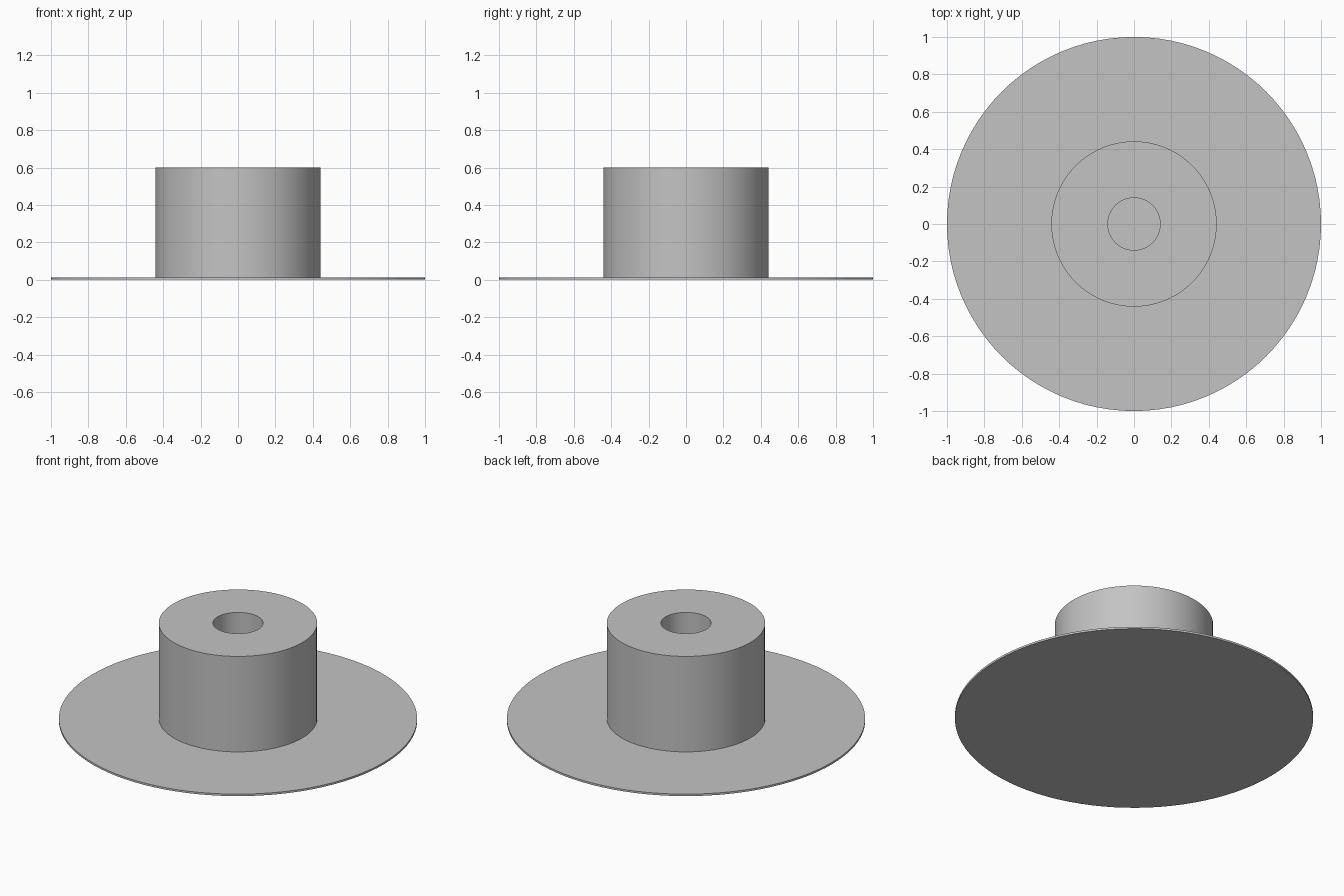
import bpy, bmesh, math

if "Cube" in bpy.data.objects:
    bpy.data.objects.remove(bpy.data.objects["Cube"])

grey = bpy.data.materials.new("light_grey")
grey.diffuse_color = (0.55, 0.55, 0.55, 1)
grey.use_nodes = True
grey.node_tree.nodes["Principled BSDF"].inputs["Base Color"].default_value = grey.diffuse_color


def lathe(name, profile, steps=96):
    """Revolve an (r, z) profile about the z axis."""
    bm = bmesh.new()
    verts = [bm.verts.new((r, 0, z)) for r, z in profile]
    edges = [bm.edges.new(pair) for pair in zip(verts, verts[1:])]
    bmesh.ops.spin(bm, geom=verts + edges, cent=(0, 0, 0), axis=(0, 0, 1),
                   angle=math.tau, steps=steps, use_duplicate=False)
    bmesh.ops.remove_doubles(bm, verts=bm.verts, dist=1e-5)
    bmesh.ops.recalc_face_normals(bm, faces=bm.faces)
    mesh = bpy.data.meshes.new(name)
    bm.to_mesh(mesh)
    bm.free()
    mesh.materials.append(grey)
    obj = bpy.data.objects.new(name, mesh)
    bpy.context.collection.objects.link(obj)
    bpy.ops.object.select_all(action='DESELECT')
    obj.select_set(True)
    bpy.context.view_layer.objects.active = obj
    bpy.ops.object.shade_smooth_by_angle(angle=math.radians(30))


BASE, TOP = 0.012, 0.6
HUB_R, BORE_R = 0.442, 0.14

# One continuous skin: thin round flange, upright hub and blind central bore
lathe("flanged_hub", [(0, 0), (1, 0), (1, BASE), (HUB_R, BASE), (HUB_R, TOP),
                      (BORE_R, TOP), (BORE_R, BASE), (0, BASE)])
